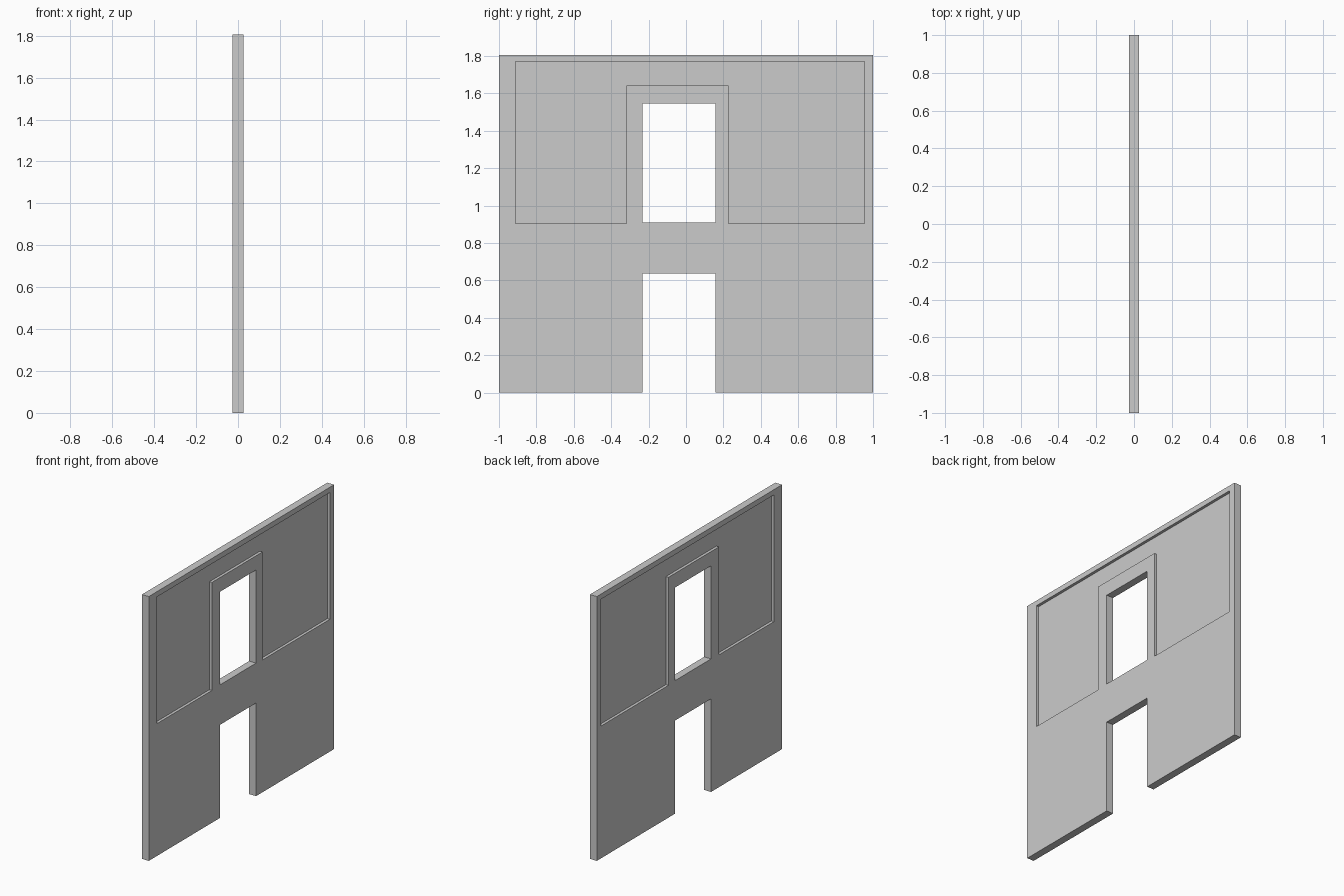
import bpy
import bmesh

if "Cube" in bpy.data.objects:
    bpy.data.objects.remove(bpy.data.objects["Cube"], do_unlink=True)

HALF = 0.026      # half the wall thickness
DEPTH = 0.019     # depth of the recessed panels
HEIGHT = 1.806
OPEN_L, OPEN_R = -0.233, 0.158   # sides shared by doorway and window

grey = bpy.data.materials.new("plain_grey")
grey.use_nodes = True
grey.diffuse_color = (0.6, 0.6, 0.6, 1)
grey.node_tree.nodes["Principled BSDF"].inputs["Base Color"].default_value = (0.6, 0.6, 0.6, 1)


def slab(name, profile, x0, x1):
    """Extrude a (y, z) outline from x0 to x1."""
    bm = bmesh.new()
    face = bm.faces.new([bm.verts.new((x0, y, z)) for y, z in profile])
    ext = bmesh.ops.extrude_face_region(bm, geom=[face])
    verts = [g for g in ext["geom"] if isinstance(g, bmesh.types.BMVert)]
    bmesh.ops.translate(bm, verts=verts, vec=(x1 - x0, 0, 0))
    bmesh.ops.recalc_face_normals(bm, faces=bm.faces)
    mesh = bpy.data.meshes.new(name)
    bm.to_mesh(mesh)
    bm.free()
    mesh.materials.append(grey)
    obj = bpy.data.objects.new(name, mesh)
    bpy.context.collection.objects.link(obj)
    return obj


def cut(target, cutter):
    """Subtract the cutter from the target, then remove it."""
    cutter.hide_render = True
    mod = target.modifiers.new("cut", 'BOOLEAN')
    mod.operation = 'DIFFERENCE'
    mod.solver = 'EXACT'
    mod.object = cutter
    bpy.context.view_layer.objects.active = target
    bpy.ops.object.modifier_apply(modifier=mod.name)
    bpy.data.objects.remove(cutter, do_unlink=True)


# Wall outline with the doorway open at the floor
door_top = 0.636
wall = slab("wall_panel", [
    (-1, 0), (OPEN_L, 0), (OPEN_L, door_top), (OPEN_R, door_top),
    (OPEN_R, 0), (1, 0), (1, HEIGHT), (-1, HEIGHT)], -HALF, HALF)

# Window opening
sill, head = 0.909, 1.545
cut(wall, slab("window_cutter", [
    (OPEN_L, sill), (OPEN_R, sill), (OPEN_R, head), (OPEN_L, head)], -0.2, 0.2))

# Shallow recess around the window frame, on both faces
low, top, arch = 0.904, 1.77, 1.642
recess = [(-0.912, low), (-0.318, low), (-0.318, arch), (0.227, arch),
          (0.227, low), (0.954, low), (0.954, top), (-0.912, top)]
for side in (-1, 1):
    cut(wall, slab("recess_cutter", recess, side * (HALF - DEPTH), side * 0.2))
